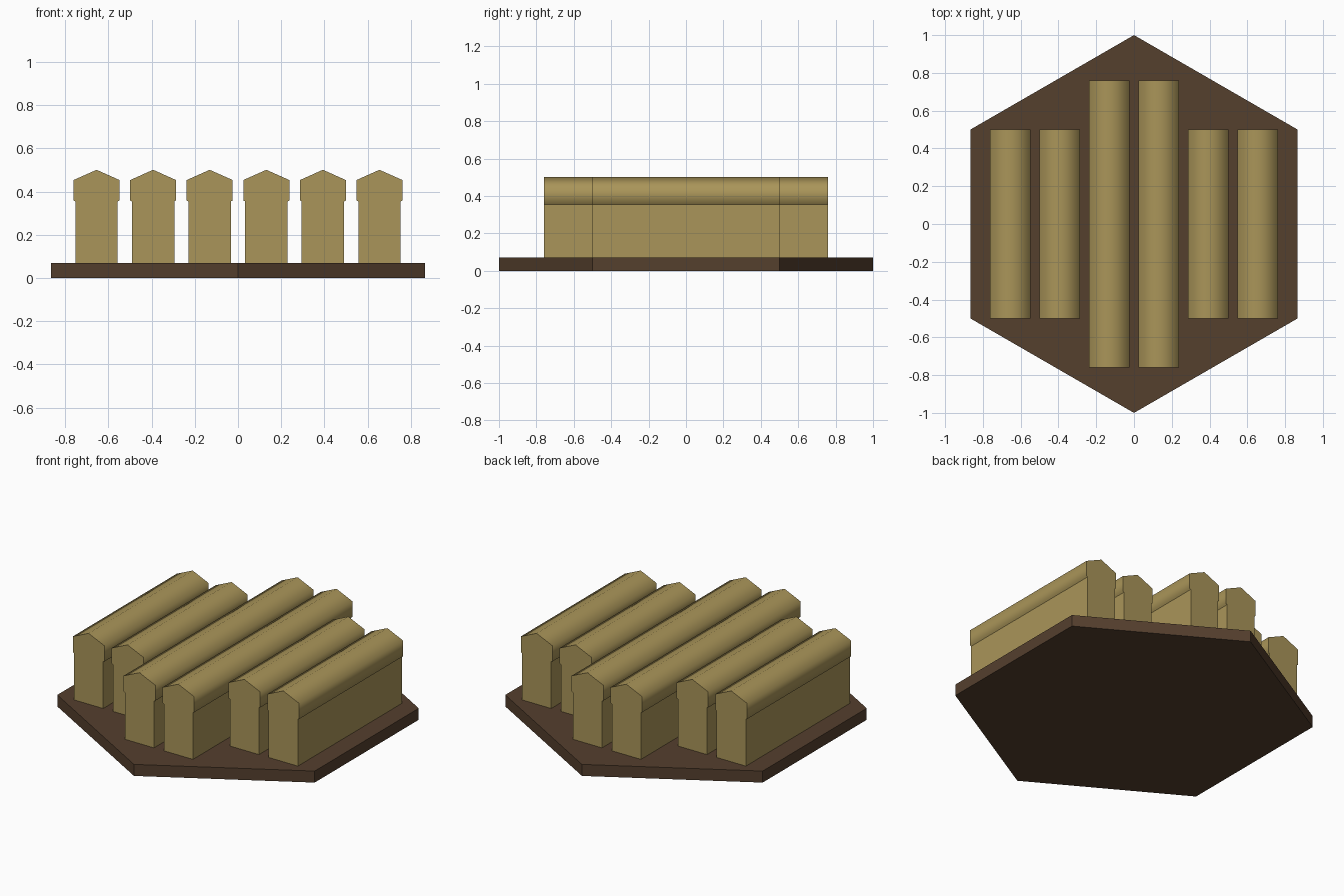
import bpy, math

if "Cube" in bpy.data.objects:
    bpy.data.objects.remove(bpy.data.objects["Cube"])


def material(name, color):
    m = bpy.data.materials.new(name)
    m.diffuse_color = (*color, 1)
    m.use_nodes = True
    m.node_tree.nodes["Principled BSDF"].inputs["Base Color"].default_value = m.diffuse_color
    return m


wood = material("dark_wood", (0.09, 0.05, 0.027))
straw = material("straw_gold", (0.40, 0.30, 0.10))


def finish(name, mat):
    ob = bpy.context.object
    ob.name = name
    ob.data.materials.append(mat)
    bpy.ops.object.transform_apply(location=False, rotation=True, scale=True)
    return ob


# hexagonal ground tile, corners on the y axis
BASE_H = 0.07
bpy.ops.mesh.primitive_cylinder_add(vertices=6, radius=1, depth=BASE_H,
                                    location=(0, 0, BASE_H / 2))
finish("hex_base", wood)


def crop_row(index, x, length):
    # upright block
    top = 0.40
    bpy.ops.mesh.primitive_cube_add(size=1, location=(x, 0, (BASE_H + top) / 2))
    bpy.context.object.scale = (0.196, length, top - BASE_H)
    finish(f"row_block_{index}", straw)
    # flattened six-sided cap with smooth sides, ridge pointing up
    bpy.ops.mesh.primitive_cylinder_add(vertices=6, radius=1, depth=1,
                                        location=(x, 0, 0.406),
                                        rotation=(math.pi / 2, 0, 0))
    bpy.context.object.scale = (0.123, 0.095, length)
    finish(f"row_cap_{index}", straw)
    bpy.ops.object.shade_smooth_by_angle(angle=math.radians(80))


# six parallel rows, the middle pair longer
for i in range(6):
    x = (i - 2.5) * 0.262
    crop_row(i + 1, x, 1.52 if i in (2, 3) else 1.0)
